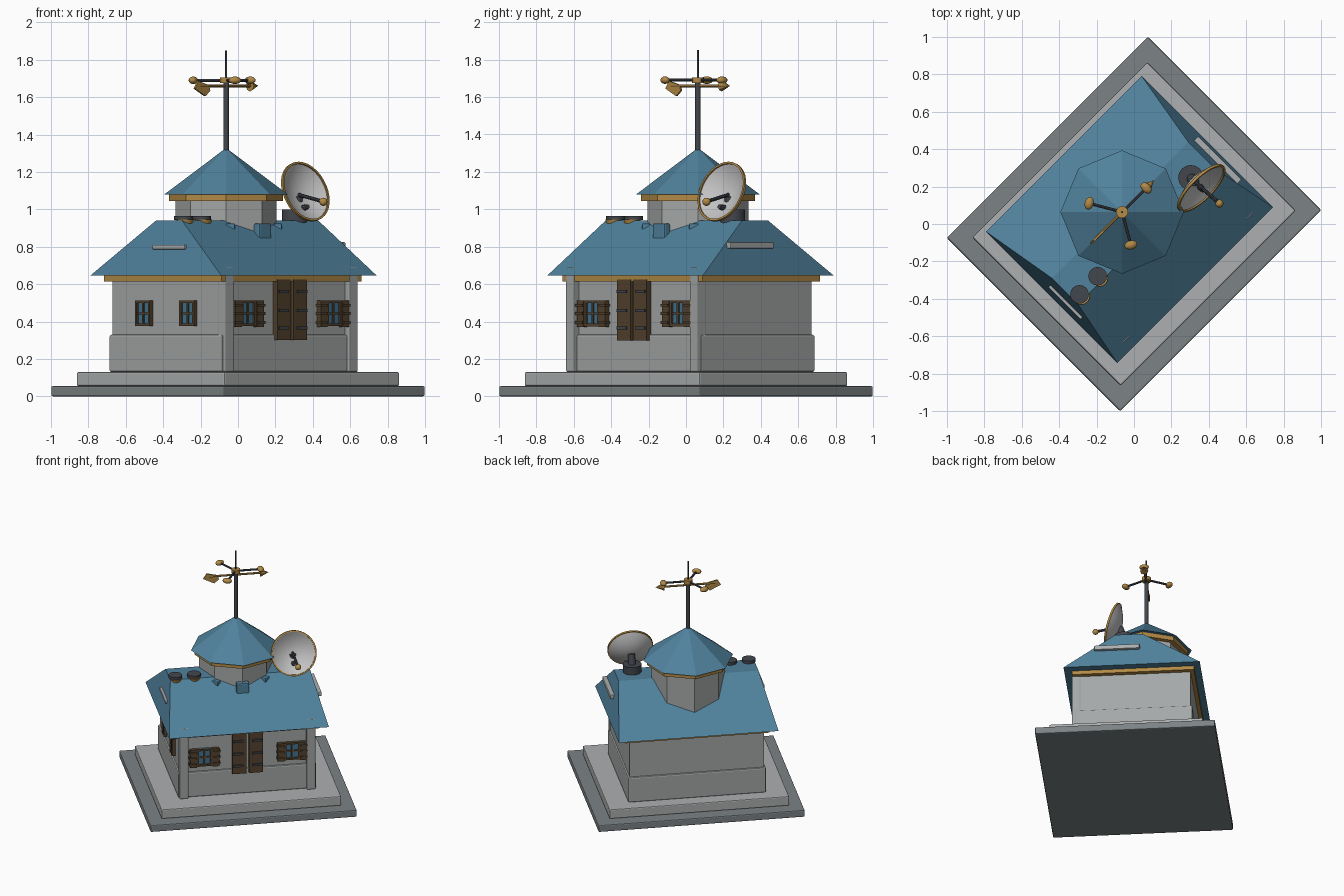
import bpy, bmesh, math
from mathutils import Matrix, Vector

if "Cube" in bpy.data.objects:
    bpy.data.objects.remove(bpy.data.objects["Cube"])

TURN = Matrix.Rotation(math.radians(45), 4, 'Z')   # the house stands cornerwise
I = Matrix.Identity(4)


def mat(name, r, g, b):
    m = bpy.data.materials.new(name)
    lin = [((c / 255 + 0.055) / 1.055) ** 2.4 for c in (r, g, b)]
    m.diffuse_color = (*lin, 1)
    m.use_nodes = True
    m.node_tree.nodes["Principled BSDF"].inputs["Base Color"].default_value = m.diffuse_color
    return m


STONE = mat("dark stone", 124, 131, 133)
STEP = mat("pale stone", 172, 175, 176)
WALL = mat("wall grey", 165, 168, 168)
ROOF = mat("roof blue", 80, 130, 157)
GOLD = mat("brass", 178, 138, 70)
WOOD = mat("brown wood", 84, 67, 46)
IRON = mat("dark iron", 66, 70, 76)
GLASS = mat("window blue", 66, 116, 146)
DISH = mat("dish grey", 196, 196, 196)


def finish(name, bm, m, bevel=0, smooth=False):
    bmesh.ops.recalc_face_normals(bm, faces=bm.faces)
    bm.transform(TURN)
    me = bpy.data.meshes.new(name)
    bm.to_mesh(me)
    bm.free()
    ob = bpy.data.objects.new(name, me)
    bpy.context.collection.objects.link(ob)
    me.materials.append(m)
    if bevel:
        mod = ob.modifiers.new("bevel", 'BEVEL')
        mod.width, mod.segments = bevel, 2
    if smooth:
        bpy.ops.object.select_all(action='DESELECT')
        ob.select_set(True)
        bpy.context.view_layer.objects.active = ob
        bpy.ops.object.shade_smooth_by_angle(angle=math.radians(40))
    return ob


def box(name, x, y, z, m, mx=I, bevel=0):
    bm = bmesh.new()
    size = Matrix.Diagonal((x[1] - x[0], y[1] - y[0], z[1] - z[0], 1))
    mid = Matrix.Translation((sum(x) / 2, sum(y) / 2, sum(z) / 2))
    bmesh.ops.create_cube(bm, size=1, matrix=mx @ mid @ size)
    return finish(name, bm, m, bevel)


def tube(name, a, b, r1, r2, m, n=12, smooth=True):
    a, b = Vector(a), Vector(b)
    d = b - a
    rot = I if d.x == d.y == 0 else d.to_track_quat('Z', 'Y').to_matrix().to_4x4()
    bm = bmesh.new()
    bmesh.ops.create_cone(bm, cap_ends=True, segments=n, radius1=r1, radius2=r2, depth=d.length,
                          matrix=Matrix.Translation((a + b) / 2) @ rot)
    return finish(name, bm, m, 0, smooth)


def ball(name, mx, scale, m):
    bm = bmesh.new()
    bmesh.ops.create_uvsphere(bm, u_segments=14, v_segments=8, radius=1,
                              matrix=mx @ Matrix.Diagonal((*scale, 1)))
    return finish(name, bm, m, 0, True)


def lathe(name, profile, m, mx, n=32):
    # revolve a closed (radius, height) profile around z
    bm = bmesh.new()
    vs = [bm.verts.new((r, 0, z)) for r, z in profile]
    es = [bm.edges.new((vs[i], vs[(i + 1) % len(vs)])) for i in range(len(vs))]
    bmesh.ops.spin(bm, geom=vs + es, cent=(0, 0, 0), axis=(0, 0, 1), angle=math.tau, steps=n)
    bmesh.ops.remove_doubles(bm, verts=bm.verts, dist=1e-4)
    bm.transform(mx)
    return finish(name, bm, m, 0, True)


# Stepped base, walls and corner posts
box("base_slab", (-.76, .76), (-.655, .655), (0, .055), STONE, bevel=.008)
box("upper_step", (-.662, .662), (-.56, .56), (.055, .13), STEP, bevel=.008)
box("plinth", (-.508, .508), (-.388, .468), (.13, .33), WALL, bevel=.01)
box("walls", (-.495, .495), (-.375, .455), (.13, .64), WALL)
for s, side in ((-1, "left"), (1, "right")):
    box("post_" + side, sorted((s * .435, s * .5)), (-.41, -.345), (.13, .692), WALL, bevel=.008)
box("eaves_trim", (-.53, .53), (-.405, .483), (.615, .645), GOLD)

# Main roof: steep ends, sloping sides, narrow flat top
bm = bmesh.new()
rings = [[bm.verts.new((x, y, z)) for x, y in ((-a, f), (a, f), (a, b), (-a, b))]
         for a, f, b, z in ((.588, -.462, .53, .645), (.515, -.092, .105, .94))]
bm.faces.new(rings[0])
bm.faces.new(rings[1])
for i in range(4):
    j = (i + 1) % 4
    bm.faces.new((rings[0][i], rings[0][j], rings[1][j], rings[1][i]))
finish("main_roof", bm, ROOF)

# Stone rails on the roof
box("rail_left", (-.565, -.52), (-.16, .085), (.785, .81), STEP, bevel=.006)
box("rail_right", (.53, .575), (-.235, .09), (.79, .825), STEP, bevel=.006)
box("rail_front", (.22, .575), (-.24, -.2), (.79, .825), STEP, bevel=.006)

# Octagonal turret
CY = .09
tube("turret_wall", (0, CY, .66), (0, CY, 1.05), .27, .27, WALL, 8, False)
tube("turret_trim", (0, CY, 1.045), (0, CY, 1.08), .305, .305, GOLD, 8, False)
tube("turret_roof", (0, CY, 1.08), (0, CY, 1.325), .33, .004, ROOF, 8, False)
for k, a in enumerate((-45, 0, 45)):
    mx = Matrix.Translation((0, CY, 0)) @ Matrix.Rotation(math.radians(a), 4, 'Z')
    box(f"turret_window_{k}", (-.047, .047), (-.298, -.255), (.83, .925), ROOF, mx, .008)

# Spire and weather vane
tube("spire_pole", (0, CY, 1.3), (0, CY, 1.68), .015, .015, IRON)
tube("spire_tip", (0, CY, 1.68), (0, CY, 1.85), .006, .005, IRON)
tube("vane_hub", (0, CY, 1.675), (0, CY, 1.705), .032, .032, GOLD, 16)
for k in range(3):
    mx = Matrix.Translation((0, CY, 1.69)) @ Matrix.Rotation(math.tau * k / 3, 4, 'Z')
    tube(f"vane_arm_{k}", mx @ Vector((0, 0, 0)), mx @ Vector((.17, 0, 0)), .008, .008, IRON, 8)
    ball(f"vane_ball_{k}", mx @ Matrix.Translation((.182, 0, 0)), (.024, .035, .02), GOLD)
tube("arrow_shaft", (-.2, CY, 1.66), (.19, CY, 1.66), .008, .008, GOLD, 8)
tube("arrow_head", (.18, CY, 1.66), (.24, CY, 1.66), .03, .001, GOLD, 8)
bm = bmesh.new()
tail = [(-.135, 1.665), (-.215, 1.685), (-.24, 1.645), (-.16, 1.605), (-.125, 1.635)]
f = bm.faces.new([bm.verts.new((x, CY - .006, z)) for x, z in tail])
ext = bmesh.ops.extrude_face_region(bm, geom=[f])
bmesh.ops.translate(bm, vec=(0, .012, 0), verts=[v for v in ext["geom"] if isinstance(v, bmesh.types.BMVert)])
finish("arrow_tail", bm, GOLD)

# Roof vents
for k, x in enumerate((-.472, -.335)):
    tube(f"vent_body_{k}", (x, -.073, .89), (x, -.073, .945), .03, .046, GOLD, 16)
    tube(f"vent_cap_{k}", (x, -.06, .943), (x, -.06, .965), .05, .05, IRON, 16)

# Dish: bowl, rim, mount and feed arm
tube("dish_mount", (.39, -.04, .83), (.39, -.04, 1.0), .068, .068, IRON, 16)
tilt = Matrix.Translation((.39, -.12, 1.095)) @ Matrix.Rotation(math.radians(70), 4, 'X')
R, D = .16, .055
inner = [(R * t / 8, D * ((t / 8) ** 2 - 1)) for t in range(9)]
outer = [(r, z - .008) for r, z in reversed(inner)]
lathe("dish_bowl", inner + outer, DISH, tilt)
lathe("dish_rim", [(.157, -.008), (.168, -.008), (.168, .006), (.157, .006)], GOLD, tilt)
tube("dish_neck", (.39, -.04, .96), (.39, -.068, 1.07), .03, .025, IRON)
tube("feed_arm", (.39, -.07, 1.078), (.4, -.24, 1.042), .01, .01, IRON, 8)
tube("feed_strut", (.39, -.08, 1.0), (.39, -.14, 1.015), .022, .012, IRON, 8)
ball("feed_horn", Matrix.Translation((.4, -.245, 1.04)), (.022, .022, .022), GOLD)


# Windows: u along the wall, -y outward
def window(name, mx, shutters):
    w, z0, z1 = .052, .375, .512
    box(name + "_glass", (-w, w), (-.012, .02), (z0, z1), GLASS, mx)
    for s in (-1, 1):
        box(f"{name}_jamb_{s}", sorted((s * .042, s * .056)), (-.024, .02), (z0, z1), WOOD, mx)
    for k, z in enumerate((z0, z1 - .014)):
        box(f"{name}_rail_{k}", (-.056, .056), (-.024, .02), (z, z + .014), WOOD, mx)
    box(name + "_mullion", (-.006, .006), (-.019, .02), (z0, z1), WOOD, mx)
    box(name + "_crossbar", (-w, w), (-.019, .02), (.438, .449), WOOD, mx)
    if shutters:
        for s in (-1, 1):
            box(f"{name}_shutter_{s}", sorted((s * .057, s * .107)), (-.028, .01), (z0 - .005, z1), WOOD, mx)
            for k, z in enumerate((.395, .443, .488)):
                box(f"{name}_slat_{s}_{k}", sorted((s * .06, s * .114)), (-.035, .01), (z - .007, z + .007), WOOD, mx)


for side, x in (("left", -.315), ("right", .33)):
    window("front_window_" + side, Matrix.Translation((x, -.375, 0)), True)
for k, y in enumerate((.205, -.13)):
    window(f"side_window_{k}", Matrix.Translation((-.495, y, 0)) @ Matrix.Rotation(-math.pi / 2, 4, 'Z'), False)

# Double door with iron hinges
for s in (-1, 1):
    box(f"door_leaf_{s}", sorted((s * .01, s * .112)), (-.41, -.37), (.3, .625), WOOD)
    for k, z in enumerate((.365, .46, .56)):
        box(f"door_hinge_{s}_{k}", sorted((s * .035, s * .105)), (-.42, -.4), (z - .008, z + .008), IRON)
